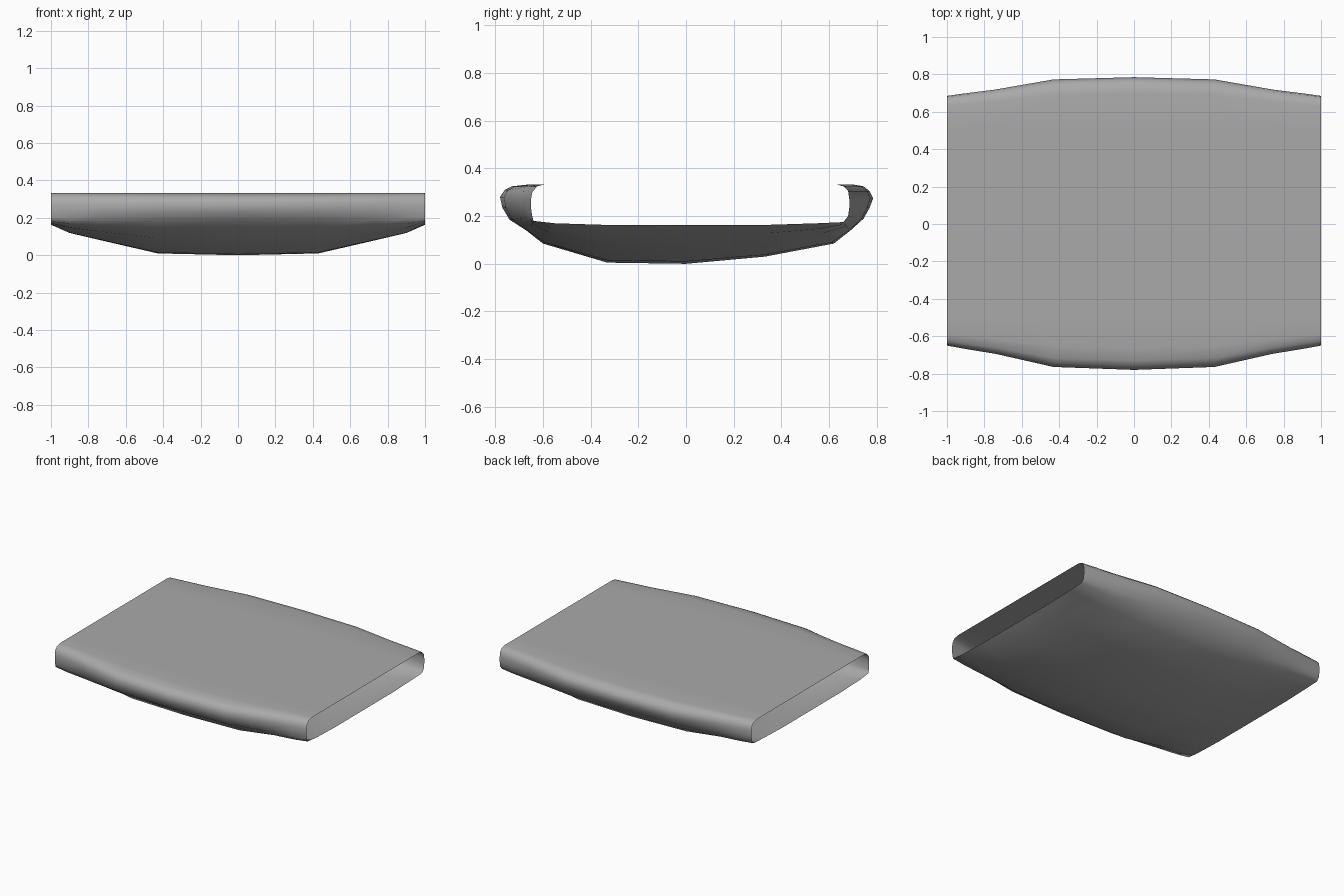
import bpy
import bmesh

default_cube = bpy.data.objects.get("Cube")
if default_cube:
    bpy.data.objects.remove(default_cube, do_unlink=True)

# One plain grey material
grey = bpy.data.materials.new("plain grey")
grey.use_nodes = True
grey_colour = (0.4, 0.4, 0.4, 1)
grey.diffuse_color = grey_colour
grey.node_tree.nodes["Principled BSDF"].inputs["Base Color"].default_value = grey_colour

TOP = 0.333

# Cross-sections (y, z) below the flat top, running from back to front:
# the narrow rim at each open end, and the full belly at mid-length
RIM = [(.63, TOP), (.66, .325), (.68, .305), (.685, .27), (.685, .235), (.68, .2),
       (.66, .175), (.55, .17), (.33, .163), (0, .163), (-.33, .163), (-.55, .17),
       (-.64, .18), (-.645, .2), (-.65, .235), (-.65, .27), (-.645, .3), (-.625, .325),
       (-.59, TOP)]
BELLY = [(.7, TOP), (.745, .325), (.77, .305), (.785, .275), (.77, .235), (.745, .19),
         (.69, .14), (.62, .085), (.33, .03), (0, 0), (-.33, .005), (-.6, .085),
         (-.67, .14), (-.74, .185), (-.77, .235), (-.78, .28), (-.76, .31), (-.73, .325),
         (-.66, TOP)]
FLAT_TOP = [(-.5, TOP), (0, TOP), (.5, TOP)]

# Half-length stations: (x, widening of the sides, sag of the bottom)
HALF_STATIONS = [(0, 1, 1), (.43, .88, .94), (.74, .34, .5), (.9, .14, .27), (1, 0, 0)]


def mix(a, b, t):
    return a + (b - a) * t


def make_ring(bm, x, widen, sag):
    """Add one cross-section, blended between the end rim and the belly."""
    section = [(mix(r[0], b[0], widen), mix(r[1], b[1], sag)) for r, b in zip(RIM, BELLY)]
    return [bm.verts.new((x, y, z)) for y, z in section + FLAT_TOP]


def build_shell(name):
    """Loft a thin sleeve along x, open at both ends."""
    mirrored = [(-x, widen, sag) for x, widen, sag in reversed(HALF_STATIONS[1:])]
    bm = bmesh.new()
    rings = [make_ring(bm, *station) for station in mirrored + HALF_STATIONS]
    count = len(rings[0])
    for ring, following in zip(rings, rings[1:]):
        for i in range(count):
            j = (i + 1) % count
            bm.faces.new((ring[i], ring[j], following[j], following[i]))
    # Make the outside face outward
    bm.normal_update()
    downward = min(bm.faces, key=lambda face: face.calc_center_median().z)
    if downward.normal.z > 0:
        bmesh.ops.reverse_faces(bm, faces=bm.faces[:])
    mesh = bpy.data.meshes.new(name)
    bm.to_mesh(mesh)
    bm.free()
    mesh.materials.append(grey)
    shell = bpy.data.objects.new(name, mesh)
    bpy.context.collection.objects.link(shell)
    return shell


# Open-ended sleeve with smooth shading
sleeve = build_shell("open_sleeve")
for polygon in sleeve.data.polygons:
    polygon.use_smooth = True
